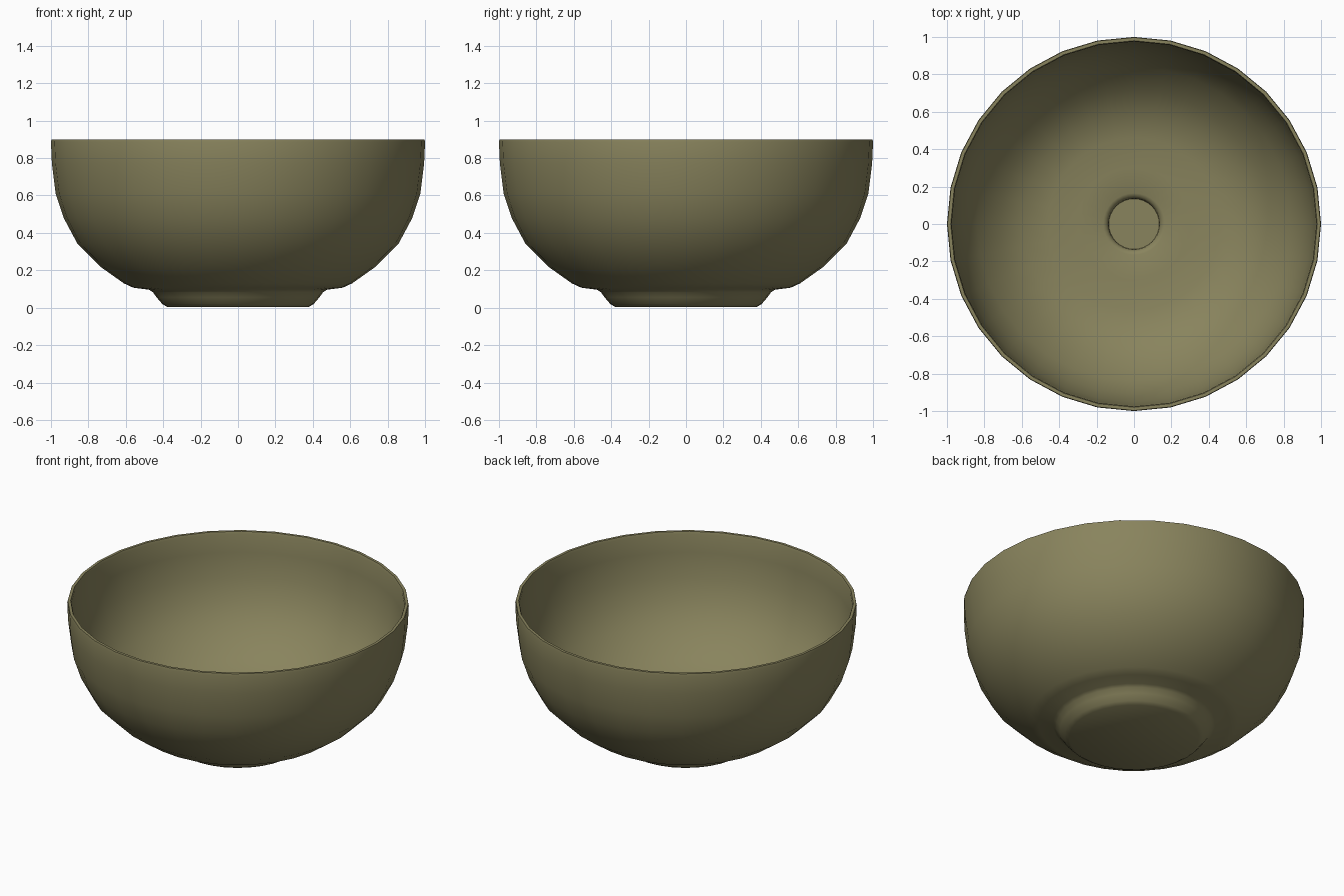
import bpy, bmesh, math
from mathutils import Vector

if "Cube" in bpy.data.objects:
    bpy.data.objects.remove(bpy.data.objects["Cube"])

SIDES = 32

# Cross-section (radius, height): underside, foot, outer wall, rim, inner wall, centre dip
profile = [
    (0, 0.005), (0.38, 0.005), (0.405, 0.02), (0.435, 0.055), (0.455, 0.083), (0.475, 0.096),
    (0.56, 0.107), (0.61, 0.13), (0.73, 0.215), (0.86, 0.345), (0.932, 0.48),
    (0.975, 0.61), (0.995, 0.77), (1.0, 0.885), (0.997, 0.9),
    (0.98, 0.9), (0.975, 0.885), (0.97, 0.77), (0.95, 0.615), (0.908, 0.49),
    (0.84, 0.362), (0.715, 0.238), (0.595, 0.155), (0.46, 0.125), (0.3, 0.115),
    (0.165, 0.11), (0.148, 0.103), (0.138, 0.085), (0.135, 0.065), (0, 0.065),
]

# Revolve the section into a closed bowl
bm = bmesh.new()
verts = [bm.verts.new((r, 0, z)) for r, z in profile]
edges = [bm.edges.new(pair) for pair in zip(verts, verts[1:])]
bmesh.ops.spin(bm, geom=verts + edges, cent=(0, 0, 0), axis=(0, 0, 1),
               angle=math.tau, steps=SIDES, use_duplicate=False)
bmesh.ops.remove_doubles(bm, verts=bm.verts[:], dist=0.0005)
bmesh.ops.recalc_face_normals(bm, faces=bm.faces[:])
mesh = bpy.data.meshes.new("bowl")
bm.to_mesh(mesh)
bm.free()
bowl = bpy.data.objects.new("bowl", mesh)
bpy.context.collection.objects.link(bowl)

# Olive glaze
glaze = bpy.data.materials.new("olive_glaze")
glaze.diffuse_color = (0.25, 0.23, 0.11, 1)
glaze.use_nodes = True
glaze.node_tree.nodes["Principled BSDF"].inputs["Base Color"].default_value = glaze.diffuse_color
mesh.materials.append(glaze)

# Smooth shading with crisp foot and rim edges
bpy.context.view_layer.objects.active = bowl
bowl.select_set(True)
bpy.ops.object.shade_smooth_by_angle(angle=math.radians(50))
